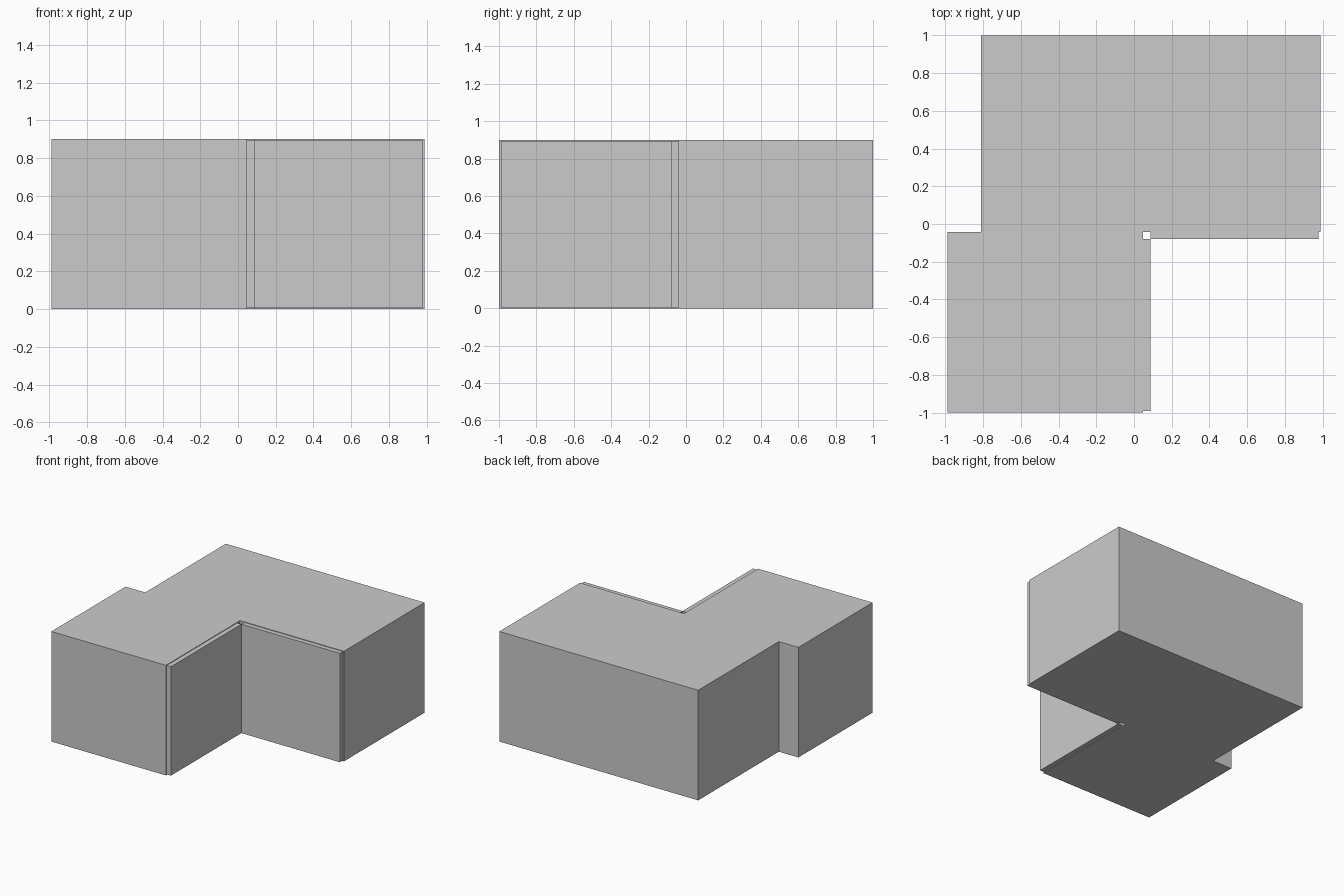
import bpy, bmesh

if "Cube" in bpy.data.objects:
    bpy.data.objects.remove(bpy.data.objects["Cube"])

HEIGHT = 0.9
INSET = 0.005      # panels stop just short of the block's top, bottom and ends
SIDE = 0.987       # half width
IN_X, IN_Y = 0.048, -0.042    # inner corner of the block
OUT_X, OUT_Y = 0.087, -0.08   # outer faces of the panels


def prism(name, outline, z0, z1):
    """Extrude a counter-clockwise outline from z0 to z1."""
    bm = bmesh.new()
    base = bm.faces.new([bm.verts.new((x, y, z0)) for x, y in outline])
    ext = bmesh.ops.extrude_face_region(bm, geom=[base], use_keep_orig=True)
    top = [v for v in ext["geom"] if isinstance(v, bmesh.types.BMVert)]
    bmesh.ops.translate(bm, verts=top, vec=(0, 0, z1 - z0))
    bmesh.ops.recalc_face_normals(bm, faces=bm.faces[:])
    mesh = bpy.data.meshes.new(name)
    bm.to_mesh(mesh)
    bm.free()
    obj = bpy.data.objects.new(name, mesh)
    bpy.context.collection.objects.link(obj)
    return obj


def panel(name, x0, x1, y0, y1):
    return prism(name, [(x0, y0), (x1, y0), (x1, y1), (x0, y1)],
                 INSET, HEIGHT - INSET)


# Main block: wide rear wing and offset front wing
prism("main_block", [
    (-SIDE, -1), (IN_X, -1), (IN_X, IN_Y), (SIDE, IN_Y),
    (SIDE, 1), (-0.81, 1), (-0.81, IN_Y), (-SIDE, IN_Y),
], 0, HEIGHT)

# Thin wall panels on the inner faces, leaving a small open shaft in the corner
panel("side_wall_panel", IN_X, OUT_X, -1 + 2 * INSET, OUT_Y)
panel("front_wall_panel", OUT_X, SIDE - 2 * INSET, OUT_Y, IN_Y)
